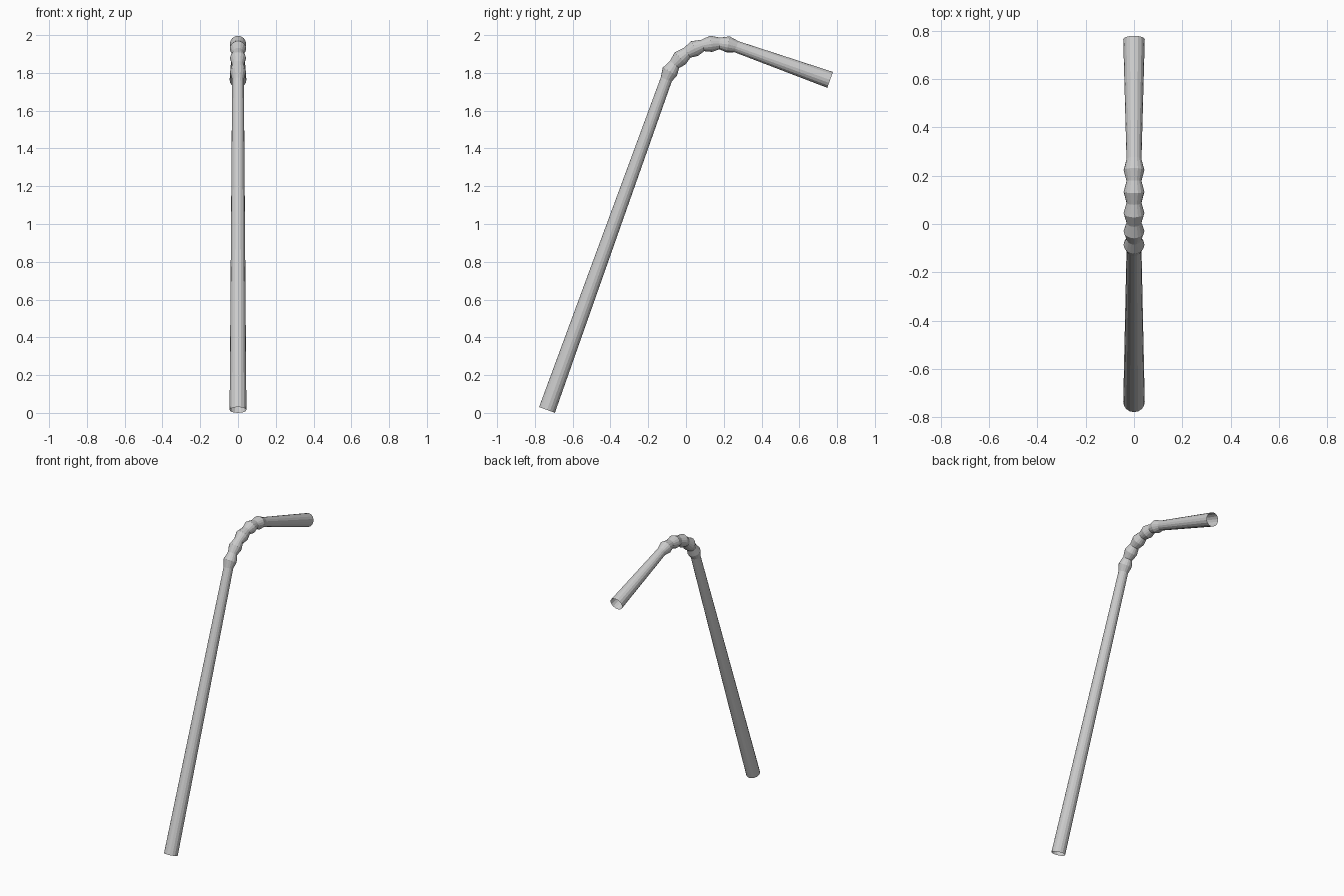
import bpy, bmesh
from math import sin, cos, pi, radians

if "Cube" in bpy.data.objects:
    bpy.data.objects.remove(bpy.data.objects["Cube"])

SIDES = 16
R_NARROW, R_WIDE, R_END = 0.031, 0.043, 0.0445
CY, CZ, BEND = 0.168, 1.666, 0.29   # centre and radius of the elbow arc

# Rings: (y, z, elevation of the axis, radius)
rings = [(-0.736, 0.0155, radians(70), R_END)]          # bottom mouth
for i in range(11):                                     # bellows elbow
    a = radians(70 - 9 * i)
    rings.append((CY - BEND * sin(a), CZ + BEND * cos(a), a,
                  R_WIDE if i % 2 else R_NARROW))
rings.append((0.763, 1.763, radians(-20), R_END))       # drinking mouth

# Skin the rings into one open tube, faces outward
bm = bmesh.new()
loops = []
for y, z, a, r in rings:
    loop = []
    for k in range(SIDES):
        t = 2 * pi * k / SIDES
        u = r * sin(t)
        loop.append(bm.verts.new((r * cos(t), y - u * sin(a), z + u * cos(a))))
    loops.append(loop)
for lo, hi in zip(loops, loops[1:]):
    for k in range(SIDES):
        n = (k + 1) % SIDES
        bm.faces.new((lo[k], hi[k], hi[n], lo[n]))

mesh = bpy.data.meshes.new("drinking_straw")
bm.to_mesh(mesh)
bm.free()
straw = bpy.data.objects.new("drinking_straw", mesh)
bpy.context.collection.objects.link(straw)
